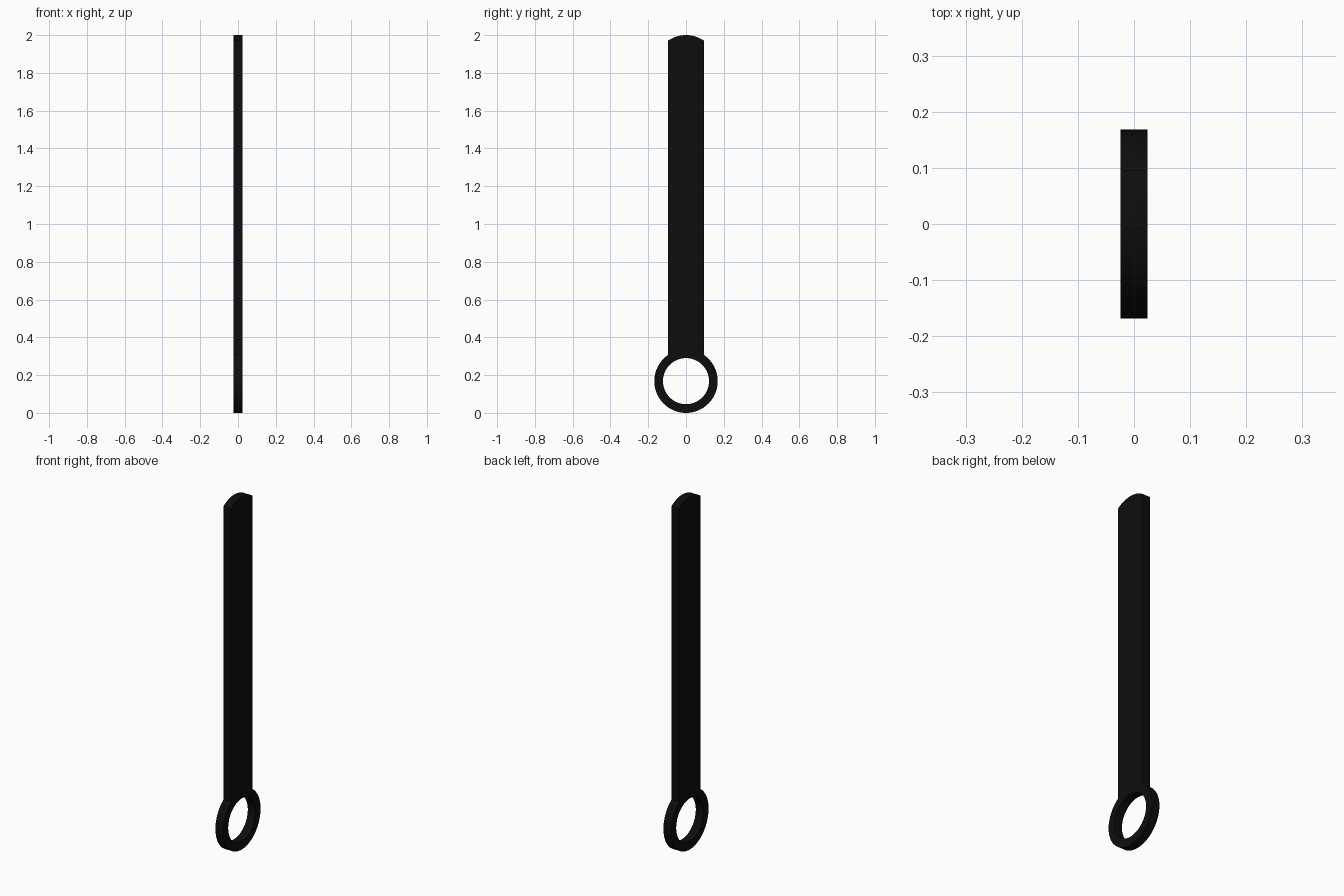
import bpy, bmesh
from math import sin, cos, asin, pi, radians

if "Cube" in bpy.data.objects:
    bpy.data.objects.remove(bpy.data.objects["Cube"])

RING_R, HOLE_R, HALF_W, HALF_T, HEIGHT = 0.168, 0.122, 0.095, 0.024, 2.0


def arc(radius, centre_z, start, end, steps):
    """Points (y, z) along an arc, both ends included."""
    return [(radius * cos(start + (end - start) * i / steps),
             centre_z + radius * sin(start + (end - start) * i / steps))
            for i in range(steps + 1)]


def add_loop(curve, points):
    spline = curve.splines.new('POLY')
    spline.points.add(len(points) - 1)
    for p, (y, z) in zip(spline.points, points):
        p.co = (y, z, 0, 1)
    spline.use_cyclic_u = True


# Outline: ring around the bottom, then the rounded top of the flat bar
half = asin(HALF_W / RING_R)
outline = arc(RING_R, RING_R, pi / 2 + half, 2.5 * pi - half, 52)
outline += arc(RING_R, HEIGHT - RING_R, pi / 2 - half, pi / 2 + half, 12)

curve = bpy.data.curves.new("bar_with_ring", 'CURVE')
curve.dimensions = '2D'
curve.fill_mode = 'BOTH'
curve.extrude = HALF_T
add_loop(curve, outline)

# Finger hole
add_loop(curve, arc(HOLE_R, RING_R, 0, 2 * pi, 64)[:-1])

# Stand the profile up in the y-z plane and turn it into a welded mesh
bar = bpy.data.objects.new("bar_with_ring", curve)
bpy.context.collection.objects.link(bar)
bar.rotation_euler = (radians(90), 0, radians(90))
bpy.context.view_layer.objects.active = bar
bar.select_set(True)
bpy.ops.object.convert(target='MESH')
bar = bpy.context.object
bm = bmesh.new()
bm.from_mesh(bar.data)
bmesh.ops.remove_doubles(bm, verts=bm.verts, dist=1e-4)
bmesh.ops.recalc_face_normals(bm, faces=bm.faces)
bm.to_mesh(bar.data)
bm.free()
bpy.ops.object.transform_apply(location=False, rotation=True, scale=False)
bpy.ops.object.shade_smooth_by_angle(angle=radians(30))

# Black finish
black = bpy.data.materials.new("black")
black.diffuse_color = (0.004, 0.004, 0.004, 1)
black.use_nodes = True
black.node_tree.nodes["Principled BSDF"].inputs["Base Color"].default_value = black.diffuse_color
bar.data.materials.clear()
bar.data.materials.append(black)
